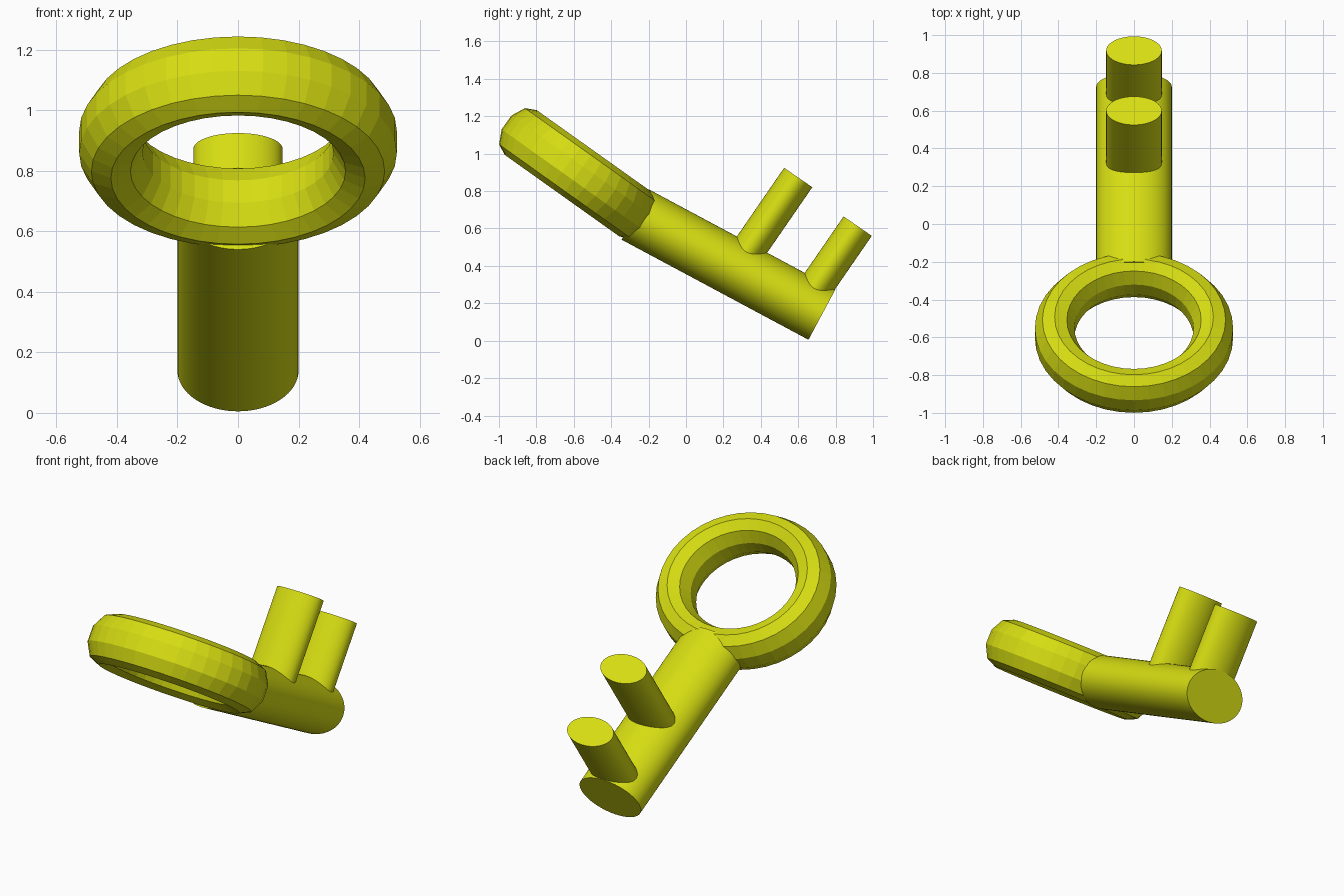
import bpy, math
from mathutils import Matrix, Vector

if "Cube" in bpy.data.objects:
    bpy.data.objects.remove(bpy.data.objects["Cube"])

yellow = bpy.data.materials.new("yellow")
yellow.diffuse_color = (0.68, 0.73, 0.006, 1)
yellow.use_nodes = True
yellow.node_tree.nodes["Principled BSDF"].inputs["Base Color"].default_value = yellow.diffuse_color


def frame(centre, axis, sx, sy, sz):
    """Place local z along axis (in the yz plane), keeping local x on world x."""
    z = Vector(axis).normalized()
    x = Vector((1, 0, 0))
    y = z.cross(x)
    rot = Matrix((x, y, z)).transposed().to_4x4()
    return Matrix.Translation(centre) @ rot @ Matrix.Diagonal((sx, sy, sz, 1))


def finish(name, matrix, smooth):
    ob = bpy.context.object
    ob.name = name
    ob.data.transform(matrix)
    ob.data.materials.append(yellow)
    if smooth:
        bpy.ops.object.shade_smooth_by_angle(angle=math.radians(30))


def oval_rod(name, start, end, half_x, half_y):
    """Oval cylinder between two points."""
    a, b = Vector(start), Vector(end)
    bpy.ops.mesh.primitive_cylinder_add(vertices=64, radius=1, depth=1)
    finish(name, frame((a + b) / 2, b - a, half_x, half_y, (b - a).length), True)


# Shaft
oval_rod("shaft", (0, 0.727, 0.14), (0, -0.272, 0.675), 0.2, 0.153)

# Two teeth leaning out of the shaft
lean = Vector((0, 0.567, 0.823)).normalized()
for name, top in (("inner_tooth", (0, 0.60, 0.8725)), ("end_tooth", (0, 0.918, 0.6125))):
    top = Vector(top)
    oval_rod(name, top - lean * 0.52, top, 0.147, 0.0915)

# Faceted ring handle: ten-sided tube with a corner on the top and bottom rims
MAJOR, TUBE, SIDES, STEPS = 0.42, 0.11, 10, 40
verts, faces = [], []
for i in range(STEPS):
    t = 2 * math.pi * i / STEPS
    for j in range(SIDES):
        p = 2 * math.pi * (j + 0.5) / SIDES
        r = MAJOR + TUBE * math.cos(p)
        verts.append((r * math.cos(t), r * math.sin(t), math.sin(p)))
        k, m = (i + 1) % STEPS, (j + 1) % SIDES
        faces.append((i * SIDES + j, k * SIDES + j, k * SIDES + m, i * SIDES + m))
mesh = bpy.data.meshes.new("ring_handle")
mesh.from_pydata(verts, [], faces)
ring = bpy.data.objects.new("ring_handle", mesh)
bpy.context.collection.objects.link(ring)
bpy.context.view_layer.objects.active = ring
finish("ring_handle", frame((0, -0.577, 0.895), (0, 0.58, 0.815), 1, 0.895, 0.147), False)
